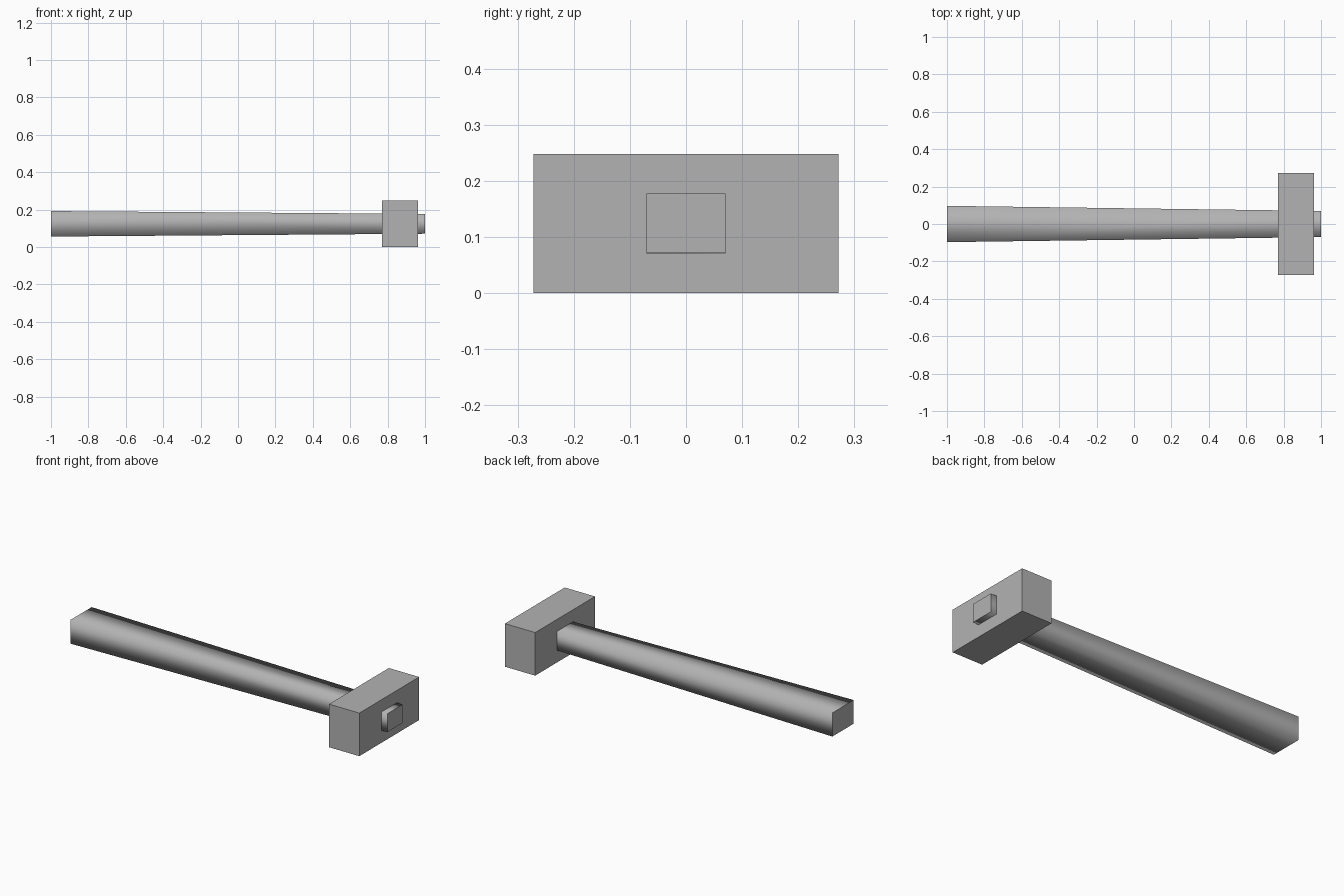
import bpy
from mathutils import Vector

cube = bpy.data.objects.get("Cube")
if cube:
    bpy.data.objects.remove(cube, do_unlink=True)

grey = bpy.data.materials.new("plain_grey")
grey.use_nodes = True
colour = (0.45, 0.45, 0.45, 1)
grey.diffuse_color = colour
grey.node_tree.nodes["Principled BSDF"].inputs["Base Color"].default_value = colour

MID_Z = 0.124


def bar(name, x_range, start_half, end_half, smooth_sides=False):
    """Rectangular bar along x whose y/z half sizes run from start to end."""
    bpy.ops.mesh.primitive_cube_add(size=2)
    obj = bpy.context.object
    obj.name = name
    for v in obj.data.vertices:
        at_end = v.co.x > 0
        half_y, half_z = end_half if at_end else start_half
        v.co = Vector((x_range[at_end], v.co.y * half_y, MID_Z + v.co.z * half_z))
    obj.data.update()
    # Long sides blend into each other while the end caps stay flat
    for face in obj.data.polygons:
        face.use_smooth = smooth_sides and abs(face.normal.x) < 0.5
    obj.data.materials.append(grey)
    return obj


# Tapered handle passing right through the head
bar("handle", (-1, 1), (0.097, 0.068), (0.07, 0.053), smooth_sides=True)

# Block head
bar("hammer_head", (0.77, 0.963), (0.272, MID_Z), (0.272, MID_Z))
